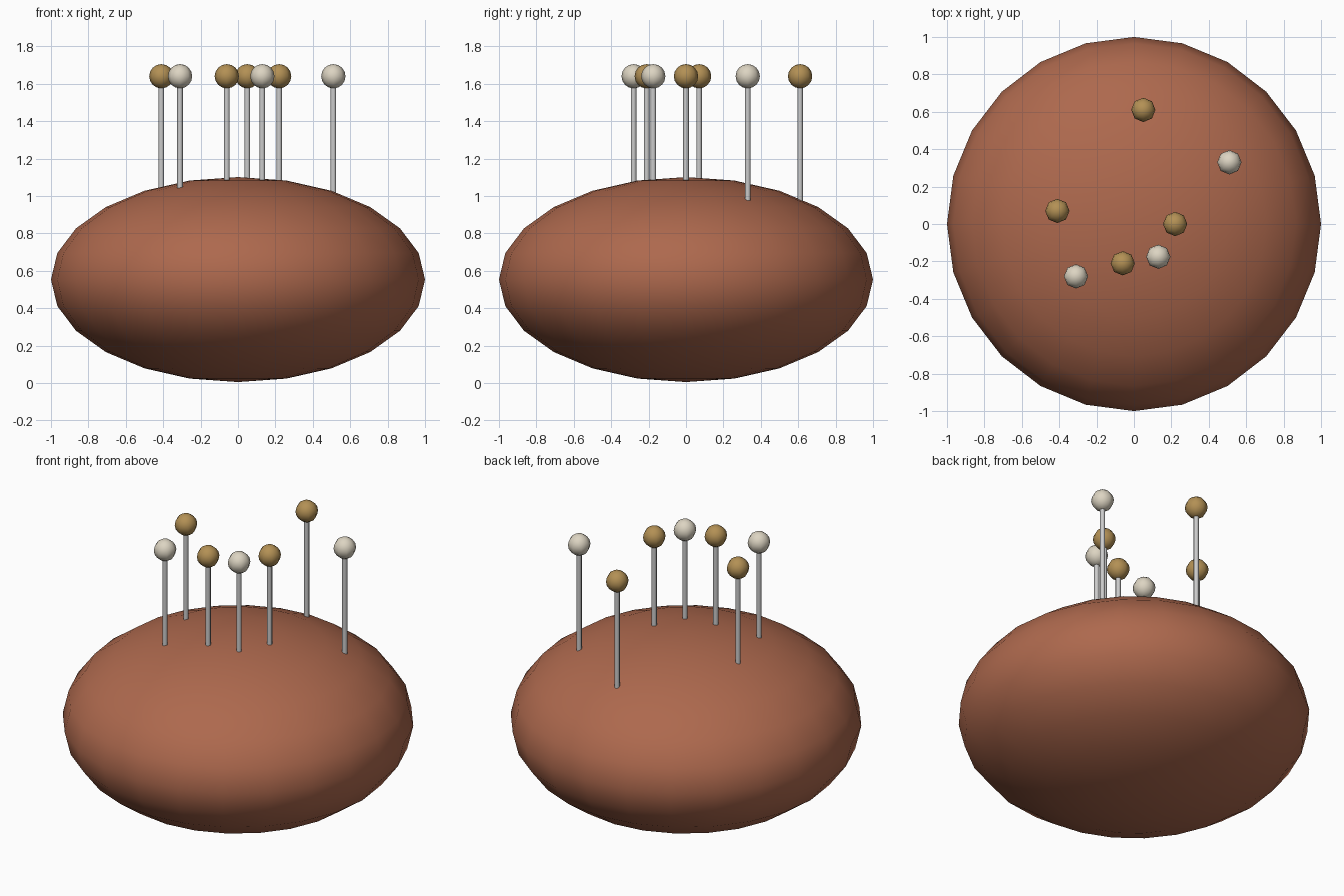
import bpy

if "Cube" in bpy.data.objects:
    bpy.data.objects.remove(bpy.data.objects["Cube"])


def material(name, color):
    m = bpy.data.materials.new(name)
    m.diffuse_color = (*color, 1)
    m.use_nodes = True
    m.node_tree.nodes["Principled BSDF"].inputs["Base Color"].default_value = m.diffuse_color
    return m


def finish(name, mat=None, angle=None):
    ob = bpy.context.object
    ob.name = name
    if mat:
        ob.data.materials.append(mat)
    bpy.ops.object.shade_smooth()
    if angle:
        bpy.ops.object.shade_smooth_by_angle(angle=angle)
    return ob


clay = material("clay_fabric", (0.42, 0.14, 0.075))
gold = material("gold_head", (0.45, 0.28, 0.09))
cream = material("cream_head", (0.72, 0.66, 0.54))

# Squashed cushion body
bpy.ops.mesh.primitive_uv_sphere_add(segments=24, ring_count=12, radius=1, location=(0, 0, 0.553))
bpy.context.object.scale = (1, 1, 0.548)
bpy.ops.object.transform_apply(location=False, rotation=False, scale=True)
finish("cushion", clay)

# Pins: x, y, head colour
pins = [
    (0.22, 0.0, gold), (-0.06, -0.21, gold), (-0.41, 0.07, gold), (0.05, 0.61, gold),
    (0.13, -0.175, cream), (-0.31, -0.28, cream), (0.51, 0.33, cream),
]
HEAD_Z, FOOT_Z = 1.64, 0.95
for i, (x, y, mat) in enumerate(pins, 1):
    # Needle shaft, sunk into the cushion
    bpy.ops.mesh.primitive_cylinder_add(vertices=8, radius=0.015, depth=HEAD_Z - FOOT_Z,
                                        location=(x, y, (HEAD_Z + FOOT_Z) / 2))
    finish(f"pin_shaft_{i}", angle=0.9)
    # Ball head
    bpy.ops.mesh.primitive_uv_sphere_add(segments=8, ring_count=8, radius=0.065,
                                         location=(x, y, HEAD_Z))
    finish(f"pin_head_{i}", mat)
